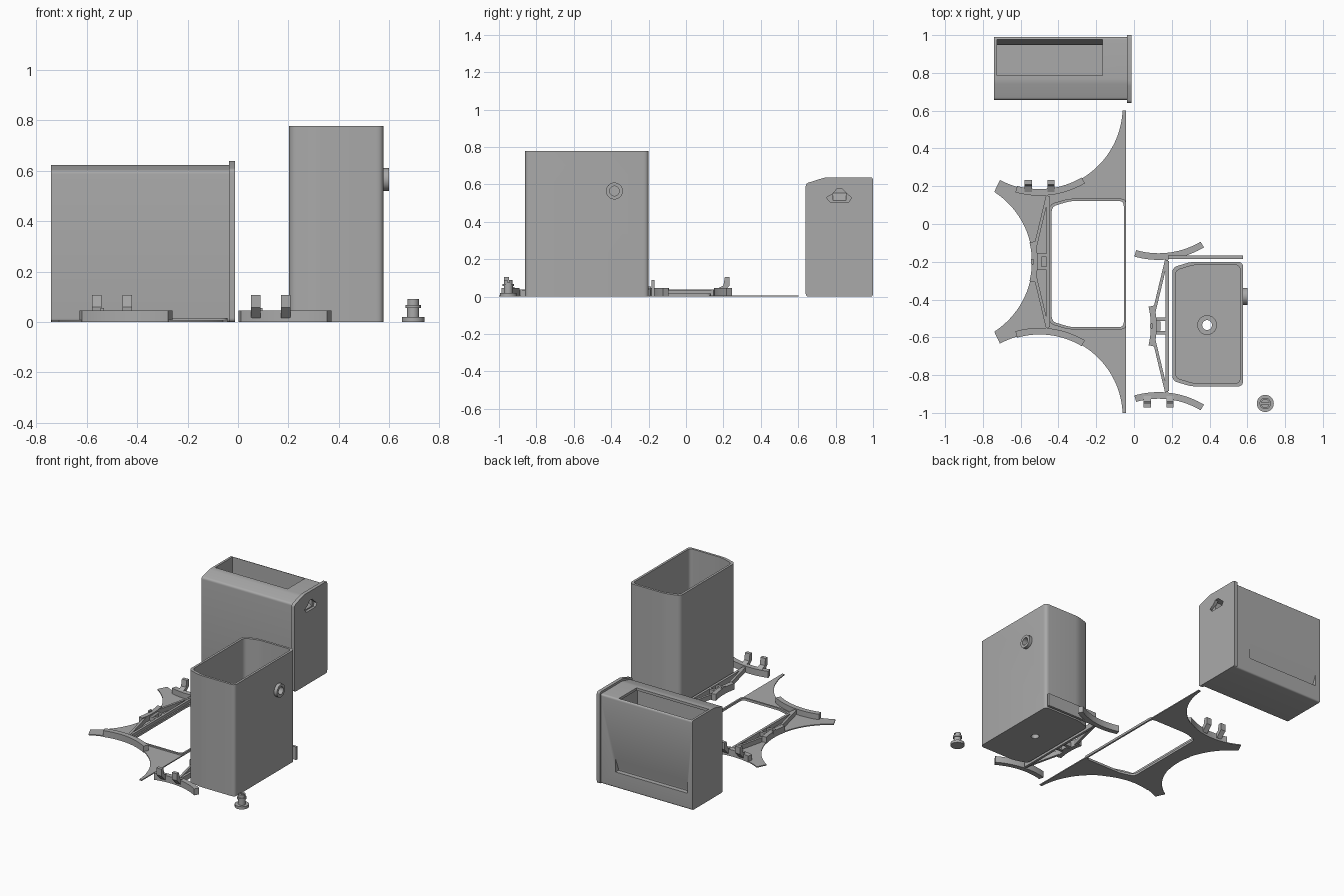
import bpy, bmesh, math
from mathutils import Vector

if "Cube" in bpy.data.objects:
    bpy.data.objects.remove(bpy.data.objects["Cube"])

grey = bpy.data.materials.new("plain grey")
grey.diffuse_color = (0.4, 0.4, 0.4, 1)
grey.use_nodes = True
grey.node_tree.nodes["Principled BSDF"].inputs["Base Color"].default_value = grey.diffuse_color


def prism(name, pts, lo, hi, axis="z"):
    """Extrude a 2D outline along an axis: z uses (x,y), x uses (y,z), y uses (x,z)."""
    place = {"z": lambda a, b, t: (a, b, t),
             "x": lambda a, b, t: (t, a, b),
             "y": lambda a, b, t: (a, t, b)}[axis]
    bm = bmesh.new()
    low = [bm.verts.new(place(a, b, lo)) for a, b in pts]
    high = [bm.verts.new(place(a, b, hi)) for a, b in pts]
    bm.faces.new(low)
    bm.faces.new(high)
    n = len(pts)
    for i in range(n):
        j = (i + 1) % n
        bm.faces.new((low[i], low[j], high[j], high[i]))
    bmesh.ops.recalc_face_normals(bm, faces=bm.faces)
    me = bpy.data.meshes.new(name)
    bm.to_mesh(me)
    bm.free()
    me.materials.append(grey)
    ob = bpy.data.objects.new(name, me)
    bpy.context.collection.objects.link(ob)
    return ob


def select(ob):
    bpy.ops.object.select_all(action="DESELECT")
    ob.select_set(True)
    bpy.context.view_layer.objects.active = ob


def cut(ob, *cutters):
    for c in cutters:
        mod = ob.modifiers.new("cut", "BOOLEAN")
        mod.operation, mod.solver, mod.object = "DIFFERENCE", "EXACT", c
        select(ob)
        bpy.ops.object.modifier_apply(modifier=mod.name)
        bpy.data.objects.remove(c, do_unlink=True)
    return ob


def arc(cx, cy, r, a0, a1, n=20):
    return [(cx + r * math.cos(a0 + (a1 - a0) * i / n),
             cy + r * math.sin(a0 + (a1 - a0) * i / n)) for i in range(n + 1)]


def circle(cx, cy, r, n=32):
    return arc(cx, cy, r, 0, 2 * math.pi, n)[:-1]


def band(cx, cy, r0, r1, a0, a1):
    return arc(cx, cy, r0, a0, a1) + arc(cx, cy, r1, a1, a0)


def rect(x0, y0, x1, y1):
    return [(x0, y0), (x1, y0), (x1, y1), (x0, y1)]


def rounded(pts, r, n=5):
    out = []
    for i, p in enumerate(pts):
        p = Vector(p)
        a = (Vector(pts[i - 1]) - p).normalized() * r
        b = (Vector(pts[(i + 1) % len(pts)]) - p).normalized() * r
        for k in range(n + 1):
            t = k / n
            q = p + a * (1 - t) ** 2 + b * t ** 2
            out.append((q.x, q.y))
    return out


def pocket(cx, cy, g):
    """Bin footprint grown by g: rounded right side, tapered left corners."""
    x0, x1, h = cx - 0.187 - g, cx + 0.187 + g, 0.33 + g
    return rounded([(x0, cy - h + 0.03), (x0 + 0.1, cy - h), (x1, cy - h),
                    (x1, cy + h), (x0 + 0.1, cy + h), (x0, cy + h - 0.03)], 0.028)


def flip(pts, yc):
    return [(x, 2 * yc - y) for x, y in pts]


# Storage box: hollow body with finger recess in the back wall
body = prism("storage_box", rounded([(0.657, 0), (0.99, 0), (0.99, 0.623), (0.755, 0.623),
                                     (0.657, 0.6)], 0.014), -0.742, -0.03, "x")
cut(body,
    prism("cavity", [(0.675, 0.018), (0.978, 0.018), (0.978, 0.085), (0.948, 0.095),
                     (0.948, 0.12), (0.978, 0.22), (0.978, 0.605), (0.755, 0.605),
                     (0.675, 0.585)], -0.726, -0.1, "x"),
    prism("top_opening", rect(-0.726, 0.785, -0.168, 0.978), 0.55, 0.7),
    prism("recess", [(1.01, 0.11), (0.958, 0.11), (0.958, 0.12), (0.99, 0.2), (1.01, 0.2)],
          -0.705, -0.15, "x"))

# End plate with scooped grip
scoop = [(0.75, 0.53), (0.77, 0.506), (0.87, 0.506), (0.885, 0.53), (0.86, 0.55),
         (0.835, 0.575), (0.805, 0.575), (0.785, 0.55)]
plate = prism("end_plate", rounded([(0.64, 0), (1, 0), (1, 0.638), (0.745, 0.638),
                                    (0.64, 0.605)], 0.016), -0.036, -0.012, "x")
cut(plate, prism("grip", scoop, -0.1, 0.05, "x"))
cut(body, prism("grip_back", [(-0.08, 0.575), (-0.08, 0.555), (-0.02, 0.506), (-0.02, 0.575)],
                0.785, 0.855, "y"))

# Tall bin, open at the top, with drain and side port
BX, BY = 0.39, -0.53
bin_ob = prism("tall_bin", pocket(BX, BY, 0), 0, 0.778)
cut(bin_ob, prism("inside", pocket(BX, BY, -0.016), 0.018, 1),
    prism("drain_hole", circle(BX - 0.003, BY - 0.005, 0.026), -0.1, 0.1),
    prism("port_hole", circle(-0.383, 0.565, 0.026), 0.5, 0.7, "x"))
ring = prism("drain_ring", circle(BX - 0.003, BY - 0.005, 0.052), 0.015, 0.03)
cut(ring, prism("c", circle(BX - 0.003, BY - 0.005, 0.026), -0.1, 0.1))
port = prism("side_port", circle(-0.383, 0.565, 0.045), 0.565, 0.6, "x")
cut(port, prism("c", circle(-0.383, 0.565, 0.026), 0.5, 0.7, "x"))

# Thin scalloped base frame with a window
YC = -0.2
half = [(-0.042, 0.6)] + arc(-0.5, 0.62, 0.44, -0.045, -2.068, 40)
side = arc(-0.978, YC, 0.44, 0.999, -0.999, 32)
outline = half + side + flip(half, YC)[::-1]
frame = prism("base_frame", outline, 0, 0.007)
cut(frame, prism("window", pocket(-0.245, -0.212, 0.006), -0.1, 0.1))
lip = prism("window_lip", pocket(-0.245, -0.212, 0.016), 0, 0.016)
cut(lip, prism("window", pocket(-0.245, -0.212, 0.004), -0.1, 0.1))


def bar(name, p, q, w, z0, z1):
    p, q = Vector(p), Vector(q)
    d = (q - p).normalized() * w / 2
    s = Vector((-d.y, d.x))
    return prism(name, [tuple(v) for v in (p + s, p - s, q - s, q + s)], z0, z1)


def rail_set(prefix, dx, dy, tab_side):
    """Curved clips, braces and hooks; tab_side picks the end that carries the hooks."""
    yc = YC + dy
    shift = lambda pts: [(x + dx, y + dy) for x, y in pts]
    clip = shift(band(-0.5, 0.62, 0.435, 0.47, -1.847, -1.034))
    for s in (1, -1):
        name = prefix + ("_back" if s > 0 else "_front")
        prism(name + "_clip", clip if s > 0 else flip(clip, yc), 0, 0.045)
        bar(name + "_brace", (-0.458 + dx, yc + s * 0.35), (-0.525 + dx, yc + s * 0.07),
            0.016, 0.005, 0.038)
        bar(name + "_tie", (-0.53 + dx, yc + s * 0.035), (-0.445 + dx, yc + s * 0.035),
            0.018, 0.005, 0.035)
    prism(prefix + "_long_bar", rect(-0.462 + dx, yc - 0.345, -0.445 + dx, yc + 0.345), 0, 0.036)
    prism(prefix + "_middle_clip", shift(band(-0.978, YC, 0.437, 0.468, -0.235, 0.235)), 0, 0.045)
    prism(prefix + "_middle_block", rect(-0.53 + dx, yc - 0.025, -0.49 + dx, yc + 0.025), 0, 0.035)
    prism(prefix + "_middle_pin", rect(-0.545 + dx, yc - 0.014, -0.532 + dx, yc + 0.014), 0.03, 0.055)
    # Hooks: wedge foot rising into an upright
    hook = [(0.37, 0.015), (0.39, 0.015), (0.432, 0.058), (0.432, 0.106), (0.408, 0.106),
            (0.4, 0.06), (0.37, 0.045)]
    for x in (-0.56, -0.44):
        prism(prefix + "_hook", [(yc + tab_side * a, z) for a, z in hook],
              x + dx - 0.019, x + dx + 0.019, "x")


rail_set("frame", 0, 0, 1)
rail_set("bin", 0.63, -0.34, -1)

# Upright strip beside the bin
prism("side_strip", rect(0.18, -0.185, 0.578, -0.168), 0, 0.09)

# Drain plug: turned from stacked discs, slotted top
PX, PY = 0.695, -0.95
for name, r, z0, z1 in (("plug_base", 0.045, 0, 0.019), ("plug_neck", 0.024, 0.019, 0.056),
                        ("plug_collar", 0.03, 0.056, 0.068)):
    prism(name, circle(PX, PY, r), z0, z1)
top = prism("plug_top", circle(PX, PY, 0.023), 0.068, 0.09)
cut(top, prism("c", rect(PX - 0.05, PY - 0.005, PX + 0.05, PY + 0.005), 0.075, 0.2))

# Smooth the curved walls, keep crisp edges
for ob in list(bpy.context.scene.objects):
    select(ob)
    bpy.ops.object.shade_smooth_by_angle(angle=math.radians(25))
